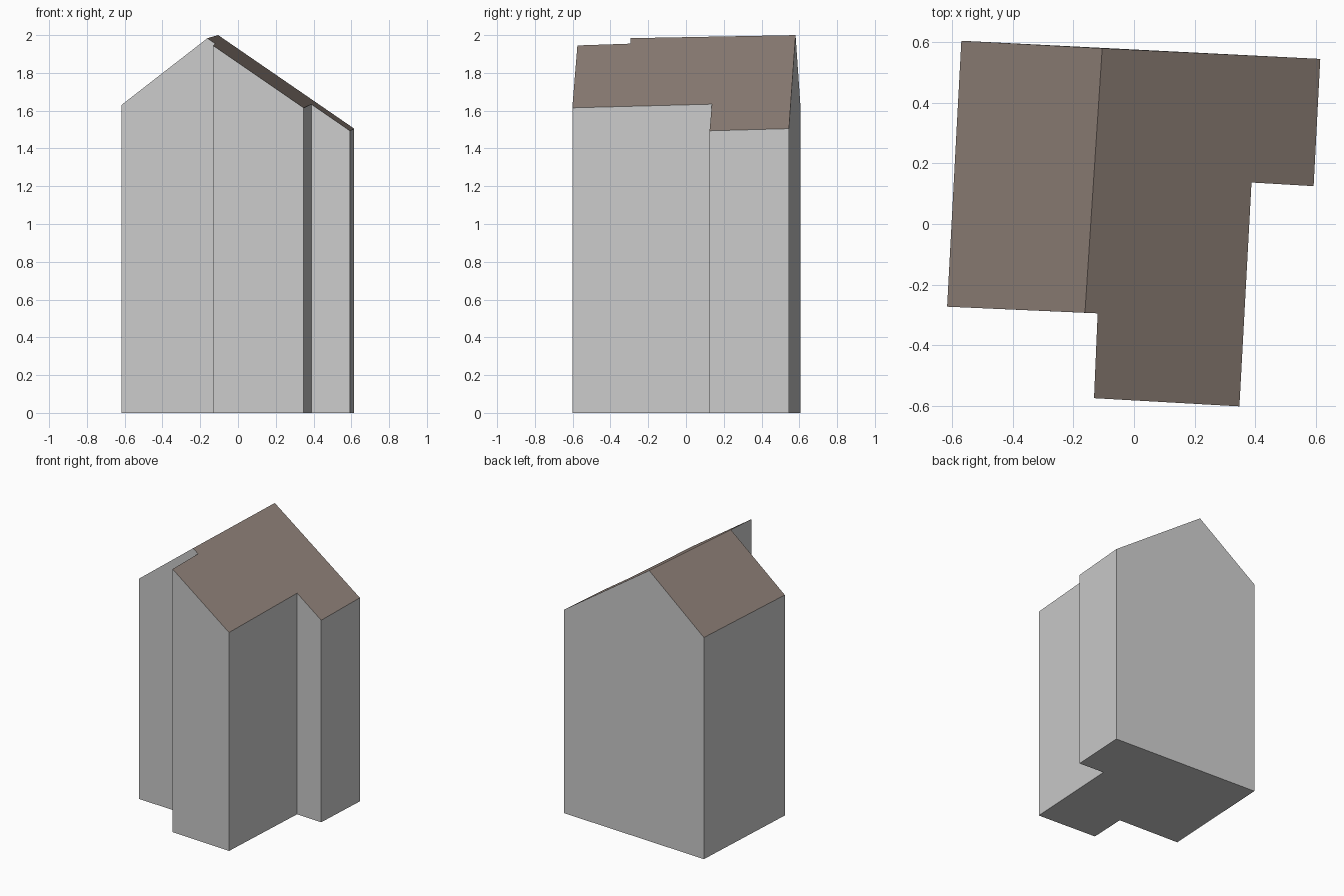
import bpy
import bmesh

if "Cube" in bpy.data.objects:
    bpy.data.objects.remove(bpy.data.objects["Cube"])


def material(name, rgb):
    m = bpy.data.materials.new(name)
    m.diffuse_color = (*rgb, 1.0)
    m.use_nodes = True
    m.node_tree.nodes["Principled BSDF"].inputs["Base Color"].default_value = m.diffuse_color
    return m


# Footprint, anticlockwise from the front-left corner; indices 1 and 8 carry the ridge
OUTLINE = [(-0.617, -0.273), (-0.162, -0.293), (-0.12, -0.295), (-0.132, -0.575),
           (0.348, -0.602), (0.388, 0.137), (0.593, 0.125), (0.615, 0.545),
           (-0.105, 0.58), (-0.57, 0.605)]
RIDGE_FRONT, RIDGE_BACK = 1, 8


def right_slope(x, y):
    return 1.8913 - 0.6844 * x + 0.0634 * y


def left_slope(x, y):
    return 1.63 + 0.775 * (x + 0.617) - 0.0318 * (y + 0.273)


bm = bmesh.new()
n = len(OUTLINE)
base = [bm.verts.new((x, y, 0)) for x, y in OUTLINE]
top = [bm.verts.new((x, y, right_slope(x, y) if RIDGE_FRONT <= i <= RIDGE_BACK
                     else left_slope(x, y)))
       for i, (x, y) in enumerate(OUTLINE)]

# Floor, with the gable walls kept as single faces across the ridge points
corners = [i for i in range(n) if i not in (RIDGE_FRONT, RIDGE_BACK)]
bm.faces.new([base[i] for i in reversed(corners)])
for a, b in zip(corners, corners[1:] + corners[:1]):
    ring = [top[i % n] for i in range(a, (b if b > a else b + n) + 1)]
    bm.faces.new([base[a], base[b]] + ring[::-1])
for i in (RIDGE_FRONT, RIDGE_BACK):
    bm.verts.remove(base[i])

# Two roof slopes meeting at the ridge
bm.faces.new(top[RIDGE_FRONT:RIDGE_BACK + 1])
bm.faces.new([top[RIDGE_BACK], top[9], top[0], top[RIDGE_FRONT]])
bm.normal_update()
for f in bm.faces:
    f.material_index = 1 if f.normal.z > 0.3 else 0

mesh = bpy.data.meshes.new("gabled_house")
bm.to_mesh(mesh)
bm.free()
mesh.materials.append(material("wall grey", (0.60, 0.60, 0.60)))
mesh.materials.append(material("roof brown", (0.27, 0.215, 0.185)))
house = bpy.data.objects.new("gabled_house", mesh)
bpy.context.collection.objects.link(house)
